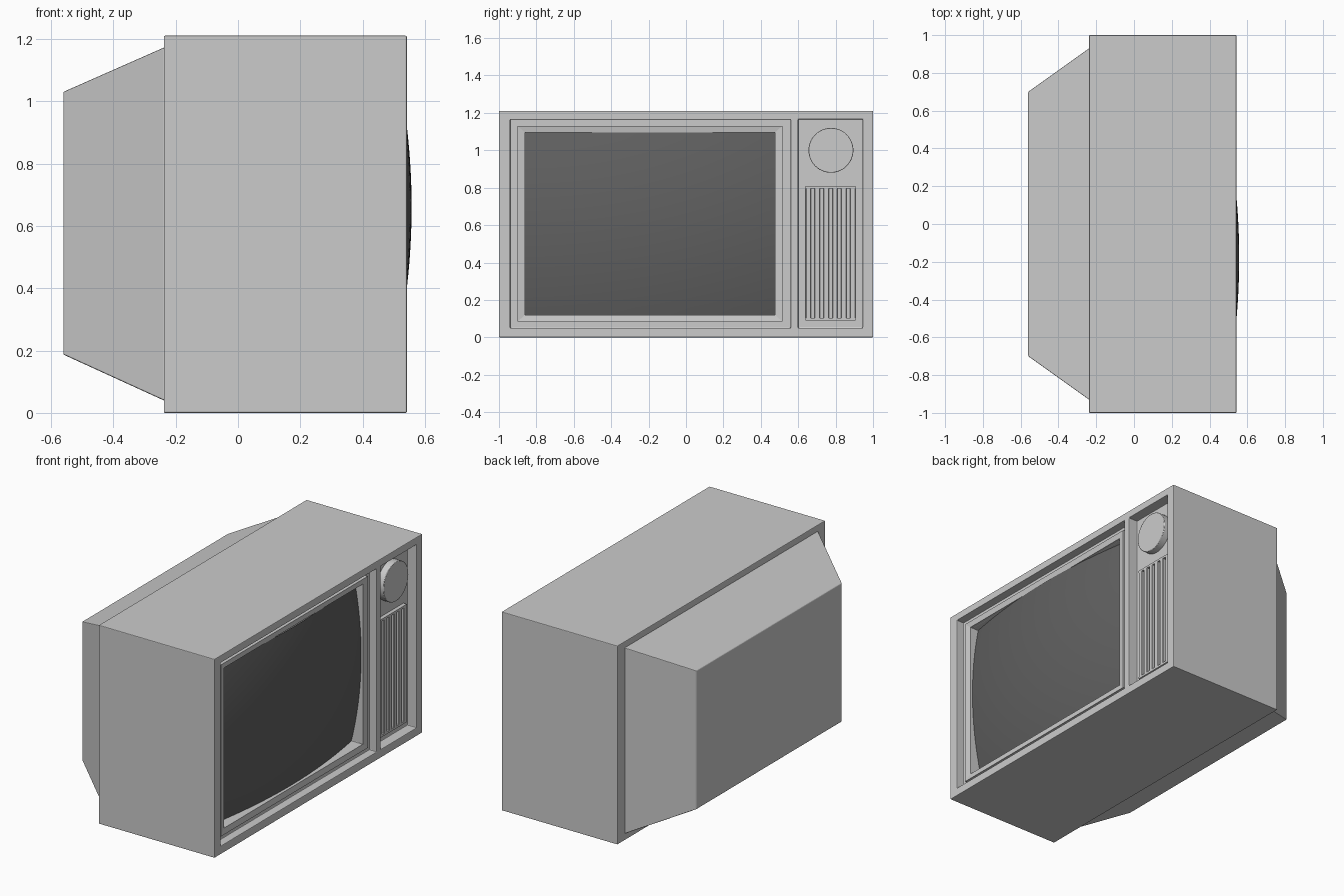
import bpy, bmesh

if "Cube" in bpy.data.objects:
    bpy.data.objects.remove(bpy.data.objects["Cube"])

def material(name, v):
    m = bpy.data.materials.new(name)
    m.diffuse_color = (v, v, v, 1)
    m.use_nodes = True
    m.node_tree.nodes["Principled BSDF"].inputs["Base Color"].default_value = m.diffuse_color
    return m

DARK, LIGHT = material("dark_glass", 0.12), material("light_metal", 0.75)

def add_object(name, bm, mat=None):
    bmesh.ops.recalc_face_normals(bm, faces=bm.faces)
    me = bpy.data.meshes.new(name)
    bm.to_mesh(me)
    bm.free()
    ob = bpy.data.objects.new(name, me)
    bpy.context.collection.objects.link(ob)
    if mat:
        me.materials.append(mat)
    return ob

def loft(name, rings, closed=False):
    """Skin rectangular rings (x, y0, y1, z0, z1); cap the ends unless closed."""
    bm = bmesh.new()
    loops = [[bm.verts.new((x, y, z)) for y, z in ((y0, z0), (y1, z0), (y1, z1), (y0, z1))]
             for x, y0, y1, z0, z1 in rings]
    pairs = list(zip(loops, loops[1:]))
    if closed:
        pairs.append((loops[-1], loops[0]))
    else:
        bm.faces.new(loops[0])
        bm.faces.new(loops[-1])
    for a, b in pairs:
        for i in range(4):
            j = (i + 1) % 4
            bm.faces.new((a[i], a[j], b[j], b[i]))
    return add_object(name, bm)

def box(name, x0, x1, *rect):
    return loft(name, [(x0, *rect), (x1, *rect)])

def bevel(ob, width, segments=2):
    m = ob.modifiers.new("bevel", 'BEVEL')
    m.width, m.segments, m.limit_method = width, segments, 'ANGLE'

FRONT = 0.542
OUTER = (-0.94, 0.56, 0.05, 1.165)
STEP = (-0.90, 0.515, 0.085, 1.13)
INNER = (-0.86, 0.475, 0.12, 1.095)

# Cabinet with screen and control recesses
cabinet = box("cabinet", -0.238, FRONT, -1, 1, 0, 1.21)
cutters = [
    loft("screen_cutter", [(0.7, *OUTER), (FRONT - 0.05, *OUTER),
                           (FRONT - 0.05, *INNER), (0.39, *INNER)]),
    box("control_cutter", FRONT - 0.062, 0.7, 0.60, 0.945, 0.05, 1.165),
]
for c in cutters:
    m = cabinet.modifiers.new("recess", 'BOOLEAN')
    m.operation, m.object, m.solver = 'DIFFERENCE', c, 'EXACT'
    c.hide_render = True
    c.hide_set(True)
bevel(cabinet, 0.004)

# Tapered tube housing at the back
housing = loft("back_housing", [(-0.2, -0.93, 0.93, 0.04, 1.172),
                                (-0.238, -0.93, 0.93, 0.04, 1.172),
                                (-0.56, -0.70, 0.70, 0.187, 1.03)])
bevel(housing, 0.004)

# Raised bezel around the screen
bezel = loft("screen_bezel", [(FRONT - 0.052, *STEP), (FRONT - 0.028, *STEP),
                              (FRONT - 0.034, *INNER), (FRONT - 0.052, *INNER)], closed=True)

# Bulging screen glass
bm = bmesh.new()
bmesh.ops.create_grid(bm, x_segments=32, y_segments=24, size=1)
for v in bm.verts:
    y = -0.1925 + v.co.x * 0.6675
    z = 0.6075 + v.co.y * 0.4875
    v.co = (0.557 - (y + 0.18) ** 2 / 7.2 - (z - 0.66) ** 2 / 4.4, y, z)
for f in bm.faces:
    f.smooth = True
    f.normal_update()
    if f.normal.x < 0:
        f.normal_flip()
add_object("screen_glass", bm, DARK)

# Tuning knob
bm = bmesh.new()
bmesh.ops.create_cone(bm, cap_ends=True, segments=48, radius1=0.12, radius2=0.12, depth=0.045)
for v in bm.verts:
    v.co = (0.4995 + v.co.z, 0.775 + v.co.x, 1.0 + v.co.y)
knob = add_object("tuning_knob", bm, LIGHT)
bevel(knob, 0.003)
bpy.context.view_layer.objects.active = knob
knob.select_set(True)
bpy.ops.object.shade_smooth_by_angle()
knob.select_set(False)

# Speaker grille: end rails and vertical bars
BACK = FRONT - 0.065
for name, z0 in (("grille_bottom_rail", 0.09), ("grille_top_rail", 0.795)):
    box(name, BACK, 0.503, 0.64, 0.906, z0, z0 + 0.013)
for i in range(6):
    y = 0.64 + i * 0.0474
    bar = box(f"grille_bar_{i + 1}", BACK, 0.503, y, y + 0.029, 0.1, 0.798)
    bevel(bar, 0.003, 1)
